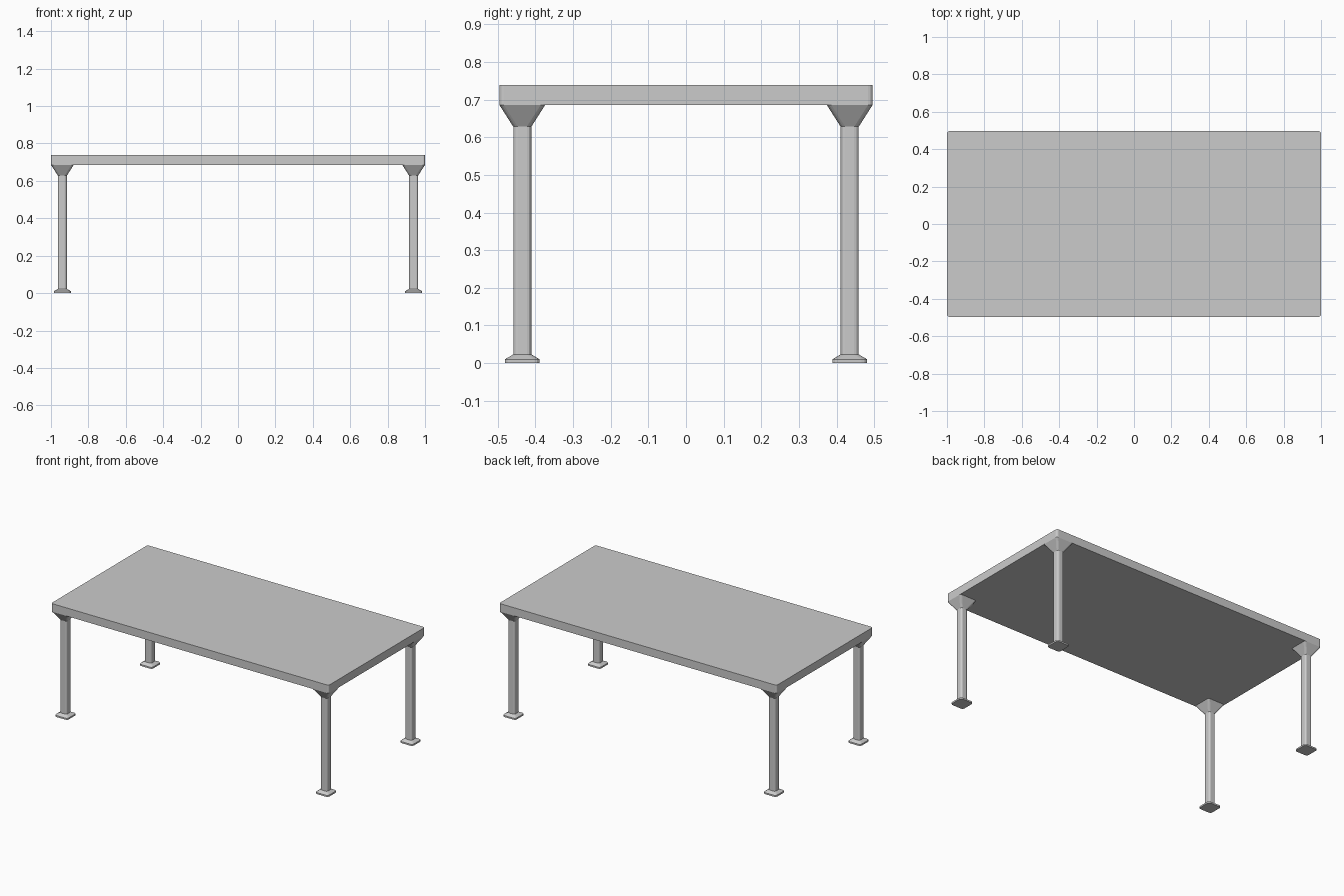
import bpy, bmesh, math

if "Cube" in bpy.data.objects:
    bpy.data.objects.remove(bpy.data.objects["Cube"])

HX, HY = 1.0, 0.496          # half size of the top
Z_TOP, Z_UNDER = 0.739, 0.686


def ring(bm, cx, cy, hx, hy, r, z, seg=3):
    """Rounded rectangle of vertices at height z."""
    verts = []
    for k, (sx, sy) in enumerate([(1, 1), (-1, 1), (-1, -1), (1, -1)]):
        for i in range(seg + 1):
            a = math.pi / 2 * (k + i / seg)
            verts.append(bm.verts.new((cx + sx * (hx - r) + r * math.cos(a),
                                       cy + sy * (hy - r) + r * math.sin(a), z)))
    return verts


def loft(name, cx, cy, sections):
    """Closed solid through sections of (half x, half y, corner radius, z)."""
    bm = bmesh.new()
    rings = [ring(bm, cx, cy, *s) for s in sections]
    for a, b in zip(rings, rings[1:]):
        n = len(a)
        for i in range(n):
            j = (i + 1) % n
            bm.faces.new((a[i], a[j], b[j], b[i]))
    bm.faces.new(rings[0][::-1])
    bm.faces.new(rings[-1])
    mesh = bpy.data.meshes.new(name)
    bm.to_mesh(mesh)
    bm.free()
    obj = bpy.data.objects.new(name, mesh)
    bpy.context.collection.objects.link(obj)
    return obj


# Table top slab
loft("table_top", 0, 0, [(HX, HY, 0.012, Z_UNDER), (HX, HY, 0.012, Z_TOP)])

# Four corner legs, each with a foot pad, a post and a flared bracket
H_FOOT, H_POST, H_FLARE = 0.046, 0.024, 0.061
for sx, side in ((-1, "left"), (1, "right")):
    for sy, end in ((-1, "front"), (1, "back")):
        cx, cy = sx * (HX - H_FLARE), sy * (HY - H_FLARE)
        tag = f"{end}_{side}"
        loft(f"foot_{tag}", cx, cy, [(H_FOOT, H_FOOT, 0.014, 0),
                                     (H_FOOT, H_FOOT, 0.014, 0.01),
                                     (H_POST, H_POST, 0.012, 0.023)])
        loft(f"leg_{tag}", cx, cy, [(H_POST, H_POST, 0.012, 0.023),
                                    (H_POST, H_POST, 0.012, 0.628)])
        loft(f"bracket_{tag}", cx, cy, [(H_POST, H_POST, 0.012, 0.628),
                                        (H_FLARE, H_FLARE, 0.012, Z_UNDER)])
